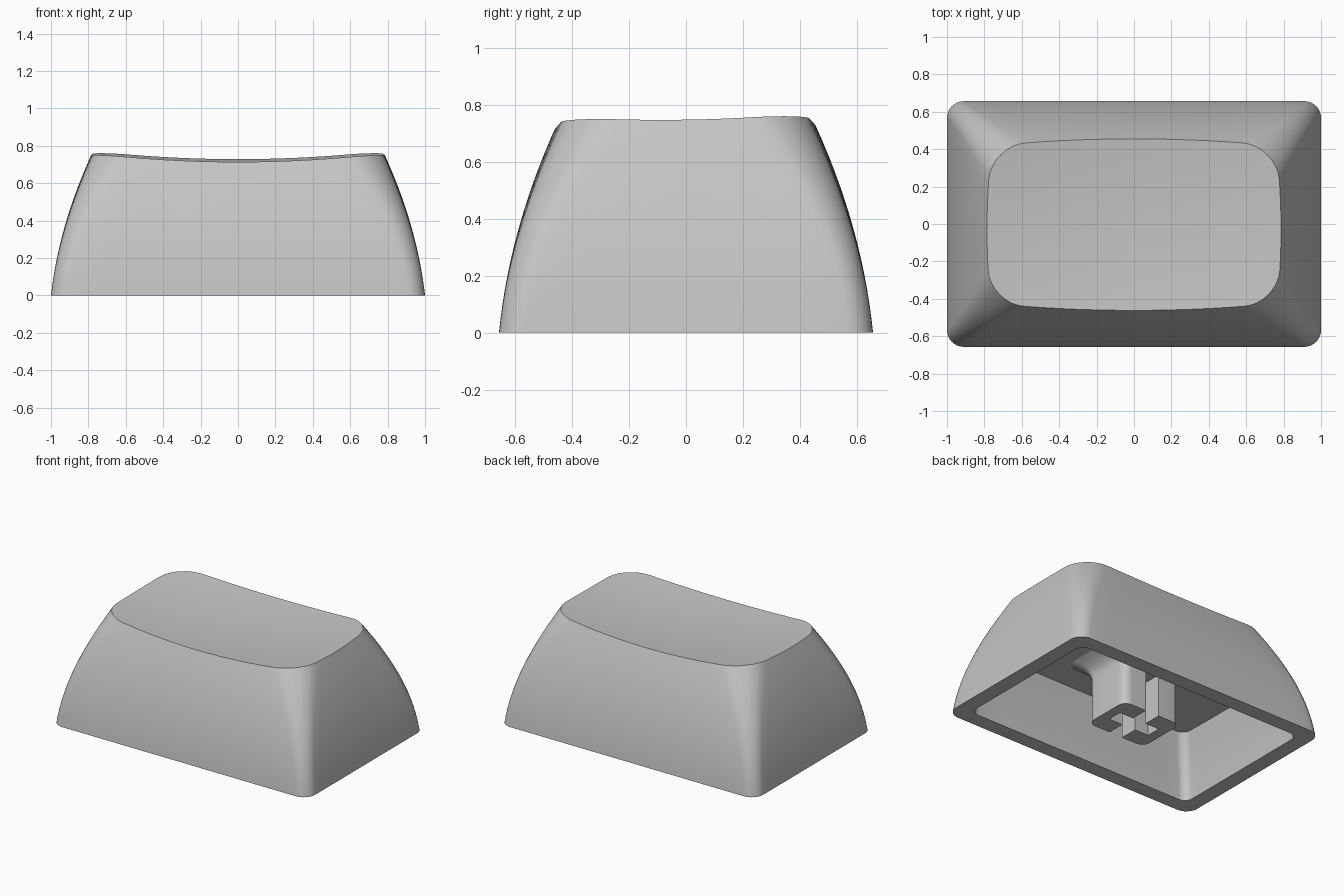
import bpy, bmesh, math
from mathutils import Vector

if "Cube" in bpy.data.objects:
    bpy.data.objects.remove(bpy.data.objects["Cube"])

COLOUR = (0.56, 0.56, 0.56, 1)
grey = bpy.data.materials.new("light_grey_plastic")
grey.use_nodes = True
grey.diffuse_color = COLOUR
grey.node_tree.nodes["Principled BSDF"].inputs["Base Color"].default_value = COLOUR


def rounded_rect(hx, hy, r, arc=8, side=1):
    """Counter-clockwise rounded rectangle with subdivided straight sides."""
    pts = []
    for k, (sx, sy) in enumerate([(1, 1), (-1, 1), (-1, -1), (1, -1)]):
        centre = Vector((sx * (hx - r), sy * (hy - r)))
        for i in range(arc + 1):
            a = math.pi / 2 * (k + i / arc)
            pts.append(centre + r * Vector((math.cos(a), math.sin(a))))
        nx, ny = [(-1, 1), (-1, -1), (1, -1), (1, 1)][k]
        a = math.pi / 2 * (k + 1)
        nxt = Vector((nx * (hx - r), ny * (hy - r))) + r * Vector((math.cos(a), math.sin(a)))
        start = pts[-1].copy()
        pts += [start.lerp(nxt, j / side) for j in range(1, side)]
    return pts


def add_ring(bm, points):
    return [bm.verts.new(p) for p in points]


def bridge(bm, a, b):
    n = len(a)
    for i in range(n):
        j = (i + 1) % n
        bm.faces.new((a[i], a[j], b[j], b[i]))


def finish(bm, name, angle=30):
    bmesh.ops.recalc_face_normals(bm, faces=bm.faces)
    mesh = bpy.data.meshes.new(name)
    bm.to_mesh(mesh)
    bm.free()
    mesh.materials.append(grey)
    obj = bpy.data.objects.new(name, mesh)
    bpy.context.collection.objects.link(obj)
    bpy.ops.object.select_all(action="DESELECT")
    obj.select_set(True)
    bpy.context.view_layer.objects.active = obj
    bpy.ops.object.shade_smooth_by_angle(angle=math.radians(angle))


def dish(x, y):
    """Height of the scooped, slightly tilted top."""
    return 0.699 + 0.0167 * y + 0.08 * x * x + 0.106 * y * y


def ease(t, start):
    return start * t + (1 - start) * t * t


def wall_outline(z, inset=0.0, inner=False):
    """Cross-section of the bulging side walls, bowed more towards the top."""
    t = z / 0.75
    hx = 1 - 0.215 * ease(t, 0.4) - inset
    hy = 0.657 - 0.198 * ease(z / 0.72, 0.36) - inset
    r = 0.06 if inner else 0.09 + 0.1 * t * t
    bow = 0.02 * t * t
    return [Vector((p.x * (1 - bow * (p.y / hy) ** 2), p.y * (1 - 2 * bow * (p.x / hx) ** 2)))
            for p in rounded_rect(hx, hy, r, side=12)]


# Cap shell: outer walls rising to the dished rim
bm = bmesh.new()
count = len(wall_outline(0))
rim_z = []
for i in range(count):
    z = 0.74
    for _ in range(12):
        z = dish(*wall_outline(z)[i])
    rim_z.append(z)
LEVELS = 14
rings = []
for k in range(LEVELS + 1):
    ring = []
    for i in range(count):
        z = rim_z[i] * k / LEVELS
        ring.append((*wall_outline(z)[i], z))
    rings.append(add_ring(bm, ring))
for a, b in zip(rings, rings[1:]):
    bridge(bm, a, b)

# Dished top made of shrinking rings
prev = rings[-1]
rim = [v.co.copy() for v in prev]
for s in (0.85, 0.7, 0.55, 0.4, 0.25, 0.1):
    ring = add_ring(bm, [(p.x * s, p.y * s, dish(p.x * s, p.y * s)) for p in rim])
    bridge(bm, prev, ring)
    prev = ring
centre = bm.verts.new((0, 0, dish(0, 0)))
for i in range(count):
    bm.faces.new((prev[i], prev[(i + 1) % count], centre))

# Hollow underside with a flat ceiling
CEILING = 0.425
prev = rings[0]
for k in range(7):
    z = CEILING * k / 6
    ring = add_ring(bm, [(*p, z) for p in wall_outline(z, 0.107, True)])
    bridge(bm, prev, ring)
    prev = ring
bm.faces.new(prev)
finish(bm, "cap_shell")

# Stem foot: solid block that sweeps out to meet the ceiling
SLOT_TOP = 0.3
SX, SY, SR = 0.23, 0.18, 0.06
bm = bmesh.new()
rings = []
for k in range(7):
    t = k / 6
    flare = 0.11 * t ** 2.5
    z = SLOT_TOP + (CEILING + 0.003 - SLOT_TOP) * t
    rings.append(add_ring(bm, [(*p, z) for p in rounded_rect(SX + flare, SY + flare, SR + flare / 3)]))
for a, b in zip(rings, rings[1:]):
    bridge(bm, a, b)
bm.faces.new(rings[0])
bm.faces.new(rings[-1])
finish(bm, "stem_foot")

# Stem halves: two facing C sections leaving a cross-shaped socket
ARM, GAP = 0.16, 0.052
half = [p for p in rounded_rect(SX, SY, SR) if p.x > 0]
upper = [p for p in half if p.y > 0]
lower = [p for p in half if p.y < 0]
notch = [(GAP, SY), (GAP, GAP), (ARM, GAP), (ARM, -GAP), (GAP, -GAP), (GAP, -SY)]
section = lower + upper + [Vector(p) for p in notch]
for side, name in ((1, "left_stem_half"), (-1, "right_stem_half")):
    bm = bmesh.new()
    low, high = [add_ring(bm, [(side * p.x, p.y, z) for p in section]) for z in (0, SLOT_TOP)]
    bridge(bm, low, high)
    bm.faces.new(low)
    bm.faces.new(high)
    finish(bm, name)
